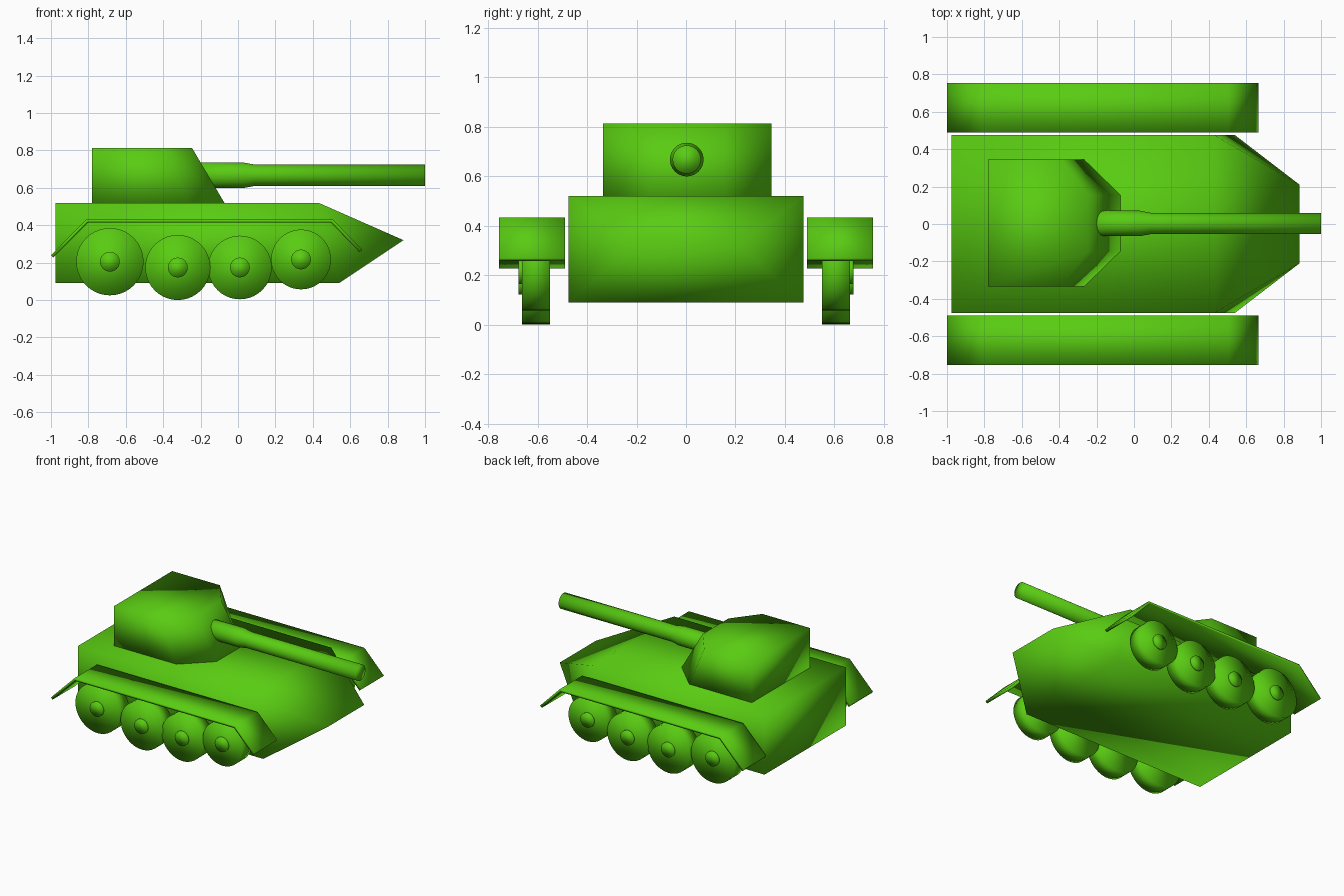
import bpy, bmesh
from math import pi
from mathutils import Matrix

if "Cube" in bpy.data.objects:
    bpy.data.objects.remove(bpy.data.objects["Cube"])

green = bpy.data.materials.new("green_paint")
green.diffuse_color = (0.1, 0.6, 0.006, 1)
green.use_nodes = True
green.node_tree.nodes["Principled BSDF"].inputs["Base Color"].default_value = green.diffuse_color


def finish(name, bm):
    """Make the object; the whole model is softly shaded across its edges."""
    bmesh.ops.recalc_face_normals(bm, faces=bm.faces)
    for f in bm.faces:
        f.smooth = True
    me = bpy.data.meshes.new(name)
    bm.to_mesh(me)
    bm.free()
    me.materials.append(green)
    ob = bpy.data.objects.new(name, me)
    bpy.context.collection.objects.link(ob)
    return ob


def loft(name, rings):
    """Closed solid through equal-length rings of points."""
    bm = bmesh.new()
    vr = [[bm.verts.new(p) for p in r] for r in rings]
    n = len(vr[0])
    for a, b in zip(vr, vr[1:]):
        for i in range(n):
            bm.faces.new((a[i], a[(i + 1) % n], b[(i + 1) % n], b[i]))
    bm.faces.new(vr[0])
    bm.faces.new(vr[-1])
    return finish(name, bm)


def mirrored(half):
    """Outline from (x, y) points on the +y side."""
    return half + [(x, -y) for x, y in reversed(half)]


# Hull: side profile with a wedge nose that narrows towards the front
profile = [(-0.975, 0.09, 0.475), (0.54, 0.09, 0.475), (0.885, 0.32, 0.21),
           (0.43, 0.52, 0.475), (-0.975, 0.52, 0.475)]
bm = bmesh.new()
left, right = [[bm.verts.new((x, s * y, z)) for x, z, y in profile] for s in (1, -1)]
for i in range(5):
    j = (i + 1) % 5
    bm.faces.new((left[i], left[j], right[j], right[i]))
for side in (left, right):
    bm.faces.new((side[0], side[1], side[3], side[4]))
    bm.faces.new((side[1], side[2], side[3]))
finish("hull", bm)

# Turret: six-sided plan, sloping forward at the base
base = mirrored([(-0.78, 0.34), (-0.265, 0.34), (-0.07, 0.15)])
roof = mirrored([(-0.78, 0.34), (-0.39, 0.34), (-0.245, 0.15)])
loft("turret", [[(x, y + 0.005, 0.515) for x, y in base],
                [(x, y + 0.005, 0.812) for x, y in roof]])


def lathe(name, stations, place, segments=40):
    """Solid of revolution from (distance, radius) stations along local z."""
    bm = bmesh.new()
    prev = None
    for d, r in stations:
        ring = bmesh.ops.create_circle(bm, segments=segments, radius=r,
                                       matrix=Matrix.Translation((0, 0, d)))["verts"]
        if prev is None:
            bm.faces.new(ring)
        else:
            for i in range(segments):
                j = (i + 1) % segments
                bm.faces.new((prev[i], prev[j], ring[j], ring[i]))
        prev = ring
    bm.faces.new(prev)
    bm.transform(place)
    return finish(name, bm)


# Gun barrel with a thicker sleeve at the turret
lathe("gun_barrel", [(-0.3, 0.068), (0.03, 0.068), (0.09, 0.057), (1.0, 0.057)],
      Matrix.Translation((0, 0.003, 0.667)) @ Matrix.Rotation(pi / 2, 4, 'Y'))

# Fenders: thin bent plates on both sides
outer = [(-1.0, 0.24), (-0.81, 0.432), (0.505, 0.432), (0.665, 0.268)]
inner = [(0.65, 0.256), (0.497, 0.414), (-0.802, 0.414), (-0.988, 0.226)]
for side, s in (("left", 1), ("right", -1)):
    loft("fender_" + side, [[(x, s * y, z) for x, z in outer + inner]
                            for y in (0.49, 0.755)])

# Road wheels with small hub caps
wheels = [(-0.685, 0.205, 0.18), (-0.322, 0.174, 0.174),
          (0.01, 0.174, 0.17), (0.337, 0.217, 0.16)]
for side, s in (("left", 1), ("right", -1)):
    for k, (x, z, r) in enumerate(wheels, 1):
        place = Matrix.Translation((x, 0, z)) @ Matrix.Rotation(-s * pi / 2, 4, 'X')
        lathe(f"wheel_{side}_{k}", [(0.55, r), (0.663, r)], place)
        lathe(f"hub_{side}_{k}", [(0.655, 0.053), (0.678, 0.053)], place, 24)
